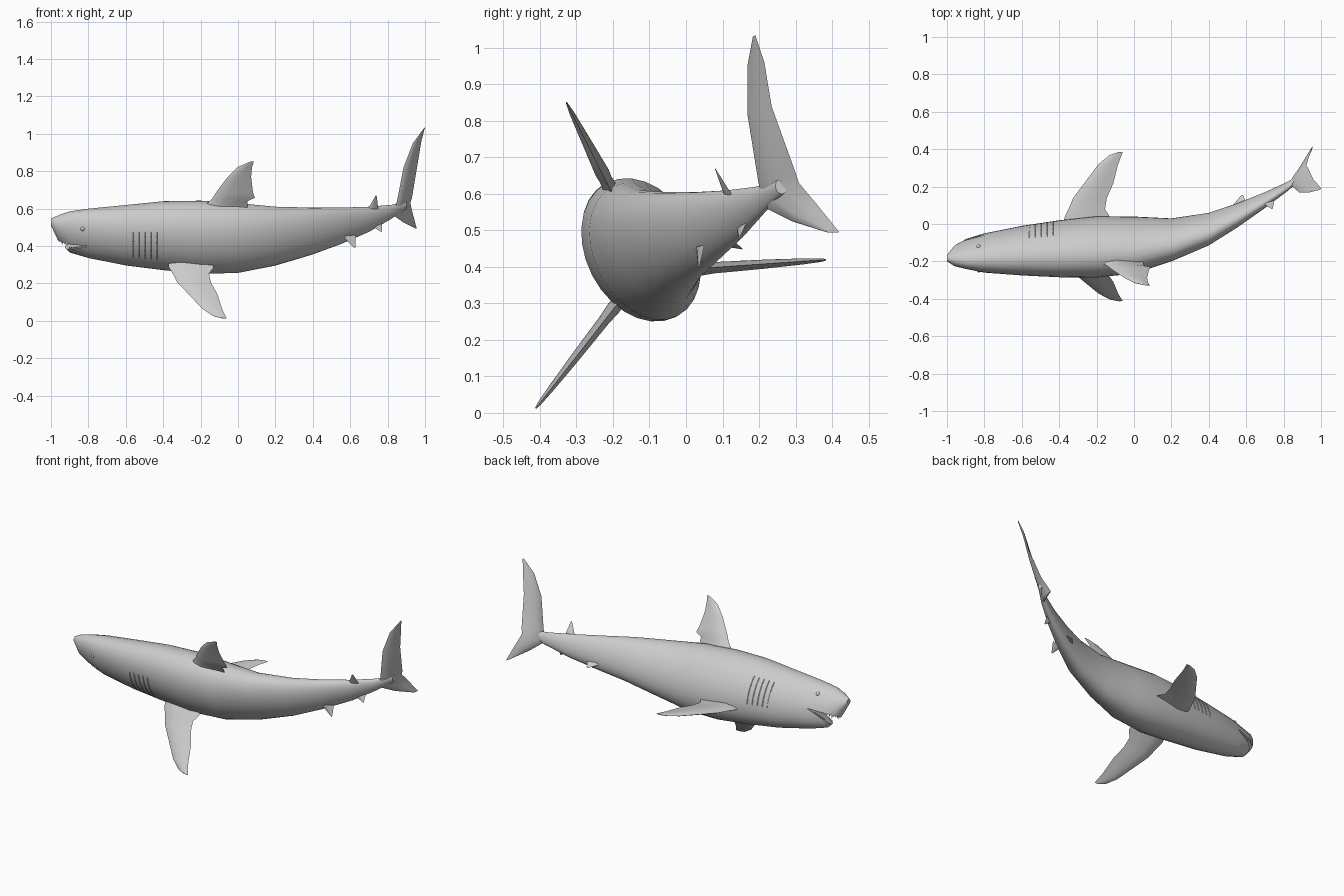
import bpy, bmesh, math
from mathutils import Vector

cube = bpy.data.objects.get("Cube")
if cube:
    bpy.data.objects.remove(cube, do_unlink=True)

grey = bpy.data.materials.new("plain grey")
grey.use_nodes = True
colour = (0.6, 0.6, 0.6, 1)
grey.diffuse_color = colour
grey.node_tree.nodes["Principled BSDF"].inputs["Base Color"].default_value = colour

ROLL = math.radians(27)
UP = Vector((0, -math.sin(ROLL), math.cos(ROLL)))
SIDE = Vector((0, math.cos(ROLL), math.sin(ROLL)))

# Body stations: x, y range, z range
STATIONS = [
    (-1, -.2, -.165, .51, .545),
    (-.96, -.225, -.115, .425, .565),
    (-.9, -.24, -.08, .365, .585),
    (-.8, -.26, -.05, .335, .6),
    (-.6, -.275, -.01, .295, .62),
    (-.4, -.285, .02, .27, .64),
    (-.2, -.287, .042, .25, .643),
    (0, -.265, .04, .255, .63),
    (.2, -.2, .03, .295, .61),
    (.4, -.115, .06, .355, .605),
    (.55, -.02, .11, .41, .605),
    (.7, .085, .17, .475, .61),
    (.82, .175, .225, .545, .62),
    (.9, .245, .275, .6, .64),
]


def add_object(name, bm):
    bmesh.ops.recalc_face_normals(bm, faces=bm.faces)
    mesh = bpy.data.meshes.new(name)
    bm.to_mesh(mesh)
    bm.free()
    mesh.materials.append(grey)
    obj = bpy.data.objects.new(name, mesh)
    bpy.context.collection.objects.link(obj)
    return obj


def smooth(obj, degrees=40):
    bpy.ops.object.select_all(action="DESELECT")
    obj.select_set(True)
    bpy.context.view_layer.objects.active = obj
    bpy.ops.object.shade_smooth_by_angle(angle=math.radians(degrees))


def loft(name, rings):
    """Skin a list of closed rings and cap both ends."""
    bm = bmesh.new()
    loops = [[bm.verts.new(p) for p in ring] for ring in rings]
    count = len(loops[0])
    for low, high in zip(loops, loops[1:]):
        for i in range(count):
            j = (i + 1) % count
            bm.faces.new((low[i], low[j], high[j], high[i]))
    bm.faces.new(loops[0])
    bm.faces.new(loops[-1])
    return add_object(name, bm)


def section(x):
    """Centre, half width, half height and roll of the body at x."""
    for low, high in zip(STATIONS, STATIONS[1:]):
        if x <= high[0]:
            break
    t = (x - low[0]) / (high[0] - low[0])
    _, y_min, y_max, z_min, z_max = [a + (b - a) * t for a, b in zip(low, high)]
    half_y, half_z = (y_max - y_min) / 2, (z_max - z_min) / 2
    roll = ROLL * (1 - max(0, x) * .6)
    total = half_y ** 2 + half_z ** 2
    diff = (half_z ** 2 - half_y ** 2) / math.cos(2 * roll)
    wide = math.sqrt(max(total - diff, total * .1) / 2)
    tall = math.sqrt((total + diff) / 2)
    return Vector((x, (y_min + y_max) / 2, (z_min + z_max) / 2)), wide, tall, roll


def skin_point(x, angle, grow=1):
    centre, wide, tall, roll = section(x)
    u, v = wide * math.cos(angle) * grow, tall * math.sin(angle) * grow
    c, s = math.cos(roll), math.sin(roll)
    return centre + Vector((0, u * c - v * s, u * s + v * c))


def fin(name, leads, trails, thick):
    """Blade with a rounded leading edge, thinning towards its tips."""
    leads, trails = [Vector(p) for p in leads], [Vector(p) for p in trails]
    span = leads[-1] - leads[0]
    profile = [(0, 0), (.1, .6), (.35, 1), (.7, .55), (1, .06),
               (.7, -.55), (.35, -1), (.1, -.6)]
    widest = max((b - a).length for a, b in zip(leads, trails))
    rings = []
    for a, b in zip(leads, trails):
        chord = b - a
        normal = chord.cross(span).normalized()
        half = thick * chord.length / widest
        rings.append([a + chord * f + normal * half * h for f, h in profile])
    smooth(loft(name, rings))


def swept_fin(name, root, direction, rows, thick):
    """Fin from rows of span distance, leading x and trailing x."""
    root, direction = Vector(root), Vector(direction).normalized()
    points = [(root + direction * s, a, b) for s, a, b in rows]
    fin(name, [(a, p.y, p.z) for p, a, b in points],
        [(b, p.y, p.z) for p, a, b in points], thick)


def finlet(name, front, back, tip):
    tip = Vector(tip)
    fin(name, [front, tip], [back, tip + Vector((.006, 0, .002))], .008)


# Body
SIDES = 28
body = loft("body", [[skin_point(s[0], math.tau * i / SIDES) for i in range(SIDES)]
                     for s in STATIONS])

# Open mouth, cut as a wedge across the head
HINGE = -.8
HEAD = Vector((0, -.155, .465))


def mouth_height(x, slope):
    return -.03 - slope * (HINGE - x)


wedge = [(HINGE, mouth_height(HINGE, 0)), (-1.05, mouth_height(-1.05, 0)),
         (-1.05, mouth_height(-1.05, .4))]
cutter = loft("mouth_cutter", [[HEAD + Vector((x, 0, 0)) + UP * v + SIDE * d
                                for x, v in wedge] for d in (-.3, .3)])
cutter.hide_render = True
cut = body.modifiers.new("mouth", "BOOLEAN")
cut.operation = "DIFFERENCE"
cut.solver = "EXACT"
cut.object = cutter
bpy.context.view_layer.objects.active = body
bpy.ops.object.modifier_apply(modifier=cut.name)
bpy.data.objects.remove(cutter, do_unlink=True)
smooth(body)


# Teeth along both jaws
def teeth(name, start, slope, sign):
    bm = bmesh.new()
    for i in range(8):
        x = start + (-.835 - start) * i / 7
        centre, wide, tall, _ = section(x)
        v = (HEAD - centre).dot(UP) + mouth_height(x, slope)
        reach = .86 * wide * math.sqrt(max(0, 1 - (v / tall) ** 2))
        height = .3 * (HINGE - x) * .4 + .004
        for side in (-1, 1):
            base = centre + UP * (v - sign * .003) + SIDE * reach * side
            corners = [bm.verts.new(base + Vector((.006 * math.cos(a), 0, 0))
                                    + SIDE * .004 * math.sin(a))
                       for a in (0, math.tau / 4, math.pi, -math.tau / 4)]
            tip = bm.verts.new(base + UP * sign * height)
            bm.faces.new(corners)
            for k in range(4):
                bm.faces.new((corners[k], corners[k - 1], tip))
    add_object(name, bm)


teeth("upper_teeth", -.94, 0, -1)
teeth("lower_teeth", -.9, .4, 1)

# Eyes and gill ridges on both sides
for label, flip in (("right", False), ("left", True)):
    def around(angle):
        return math.pi - angle if flip else angle

    bm = bmesh.new()
    bmesh.ops.create_uvsphere(bm, u_segments=12, v_segments=8, radius=.012)
    bmesh.ops.translate(bm, verts=bm.verts, vec=skin_point(-.83, around(.5), .94))
    smooth(add_object(label + "_eye", bm))

    for i in range(5):
        rings = []
        for k in range(7):
            x, angle = -.56 + .032 * i, around(-.45 + .15 * k)
            rings.append([skin_point(x + dx, angle, g)
                          for dx, g in ((-.005, .98), (0, 1.012), (.005, .98))])
        smooth(loft(f"{label}_gill_{i + 1}", rings))

# Pectoral fins share one outline
pectoral = [(-.07, -.38, -.15), (0, -.37, -.13), (.04, -.35, -.155),
            (.1, -.325, -.145), (.18, -.265, -.11), (.28, -.19, -.085),
            (.33, -.13, -.066), (.345, -.085, -.06)]
swept_fin("right_pectoral_fin", (0, .04, .395), (0, .35, .025), pectoral, .019)
swept_fin("left_pectoral_fin", (0, -.2, .285), (0, -.21, -.27), pectoral, .019)

# Dorsal fin
swept_fin("dorsal_fin", (0, -.2, .6), UP,
          [(0, -.2, .05), (.045, -.15, .05), (.065, -.135, .09), (.1, -.115, .08),
           (.19, -.055, .07), (.25, 0, .075), (.282, .065, .085)], .022)

# Tail fin, from the lower tip to the upper tip
fin("tail_fin",
    [(.945, .385, .495), (.885, .29, .525), (.83, .21, .565), (.85, .197, .64),
     (.885, .168, .82), (.935, .168, .95), (.995, .183, 1.03)],
    [(.955, .42, .495), (.935, .36, .57), (.92, .31, .63), (.93, .3, .66),
     (.96, .235, .84), (.98, .215, .96), (1, .19, 1.035)], .014)

# Small rear fins
finlet("second_dorsal_fin", (.69, .11, .59), (.75, .125, .6), (.735, .08, .668))
finlet("left_pelvic_fin", (.56, .03, .45), (.63, .05, .46), (.622, .035, .39))
finlet("right_pelvic_fin", (.52, .09, .46), (.6, .12, .48), (.575, .155, .448))
finlet("anal_fin", (.71, .14, .51), (.77, .17, .53), (.765, .145, .475))
